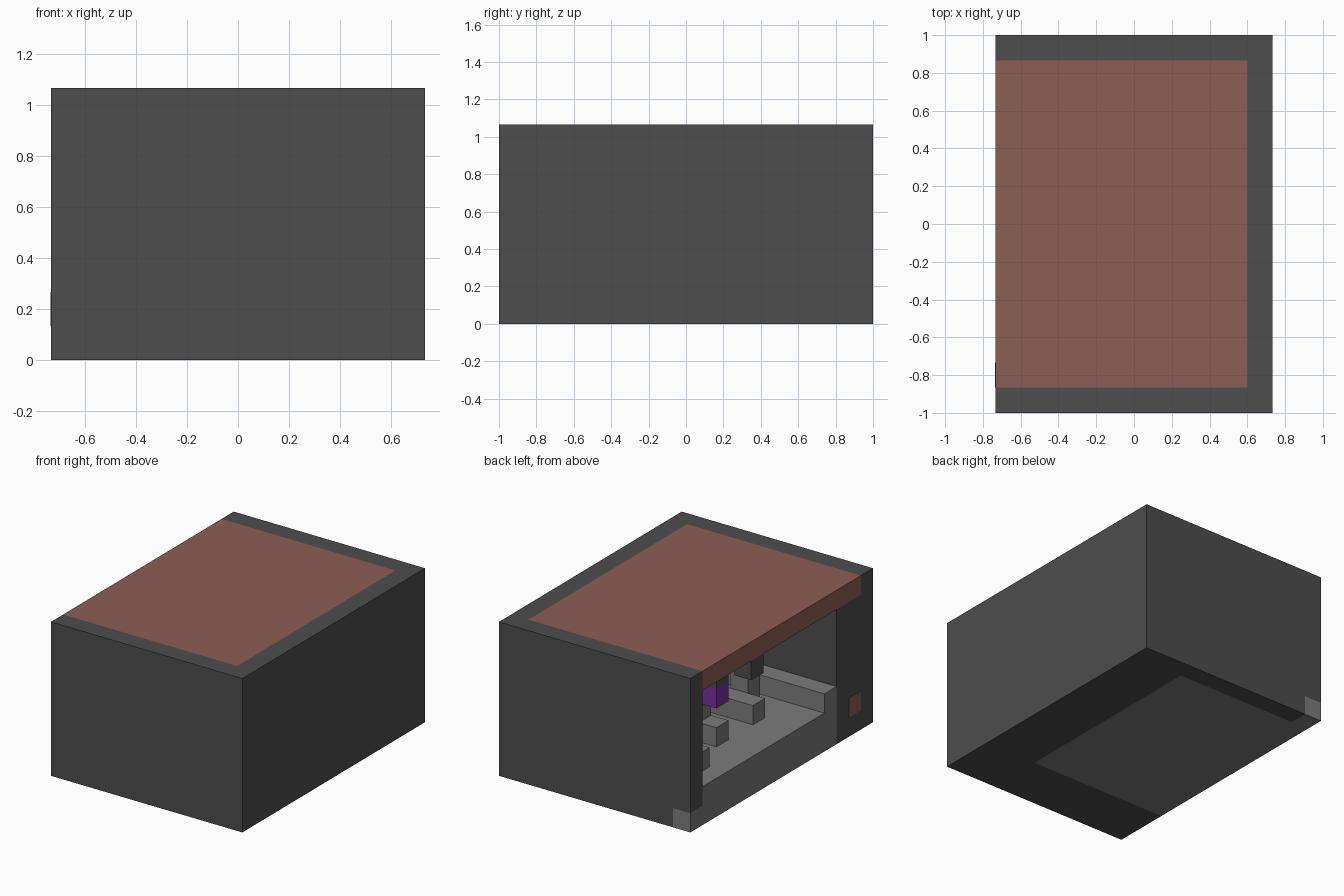
import bpy
from mathutils import Vector

cube = bpy.data.objects.get("Cube")
if cube:
    bpy.data.objects.remove(cube, do_unlink=True)

UNIT = 2 / 15                                   # one grid block
ORIGIN = Vector((-5.5 * UNIT, -1, 0))


def material(name, color):
    m = bpy.data.materials.new(name)
    m.use_nodes = True
    m.diffuse_color = (*color, 1)
    m.node_tree.nodes["Principled BSDF"].inputs["Base Color"].default_value = (*color, 1)
    return m


charcoal = material("charcoal", (.074, .074, .074))
clay = material("clay_brown", (.262, .112, .09))
grey = material("stone_grey", (.2, .2, .2))
purple = material("purple", (.19, .03, .35))


def block(name, mat, x, y, z):
    """Box spanning the given ranges of grid blocks."""
    bpy.ops.mesh.primitive_cube_add(size=1)
    ob = bpy.context.object
    ob.name = name
    lo = Vector((x[0], y[0], z[0])) * UNIT + ORIGIN
    hi = Vector((x[1], y[1], z[1])) * UNIT + ORIGIN
    for v in ob.data.vertices:
        v.co = [lo[a] if v.co[a] < 0 else hi[a] for a in range(3)]
    ob.data.materials.append(mat)
    return ob


# Thick outer walls around the room, open on one side
block("side_wall", charcoal, (8, 11), (0, 15), (0, 7))
block("front_wall", charcoal, (0, 8), (0, 3), (0, 7))
block("rear_wall", charcoal, (0, 8), (14, 15), (1, 7))
block("rear_wall_base", charcoal, (1, 8), (14, 15), (0, 1))
block("wall_marker", clay, (-.01, .02), (1, 2), (1, 2))

# Roof panel inside its rim
block("roof_panel", clay, (0, 10), (1, 14), (7, 8))
block("roof_rim_front", charcoal, (0, 11), (0, 1), (7, 8))
block("roof_rim_rear", charcoal, (0, 11), (14, 15), (7, 8))
block("roof_rim_side", charcoal, (10, 11), (1, 14), (7, 8))

# Floor
block("floor", grey, (0, 8), (3, 14), (0, 2))
block("floor_corner", grey, (0, 1), (14, 15), (0, 1))

# Furnishings
block("wall_bench", grey, (0, 8), (3, 4), (2, 3))
block("long_seat", grey, (2, 5), (6, 7), (2, 3))
block("seat", grey, (2, 4), (9, 10), (2, 3))
block("stool", grey, (1, 2), (12, 13), (2, 3))
block("post", grey, (3, 4), (5, 6), (2, 4))
block("seat_back", grey, (3, 4), (9, 10), (3, 5))
block("purple_block", purple, (2, 3), (9, 10), (4, 5))
block("purple_block_cap", charcoal, (2, 3), (9, 10), (5, 6))
block("hanging_lamp", charcoal, (0, 1), (9, 10), (6, 7))
